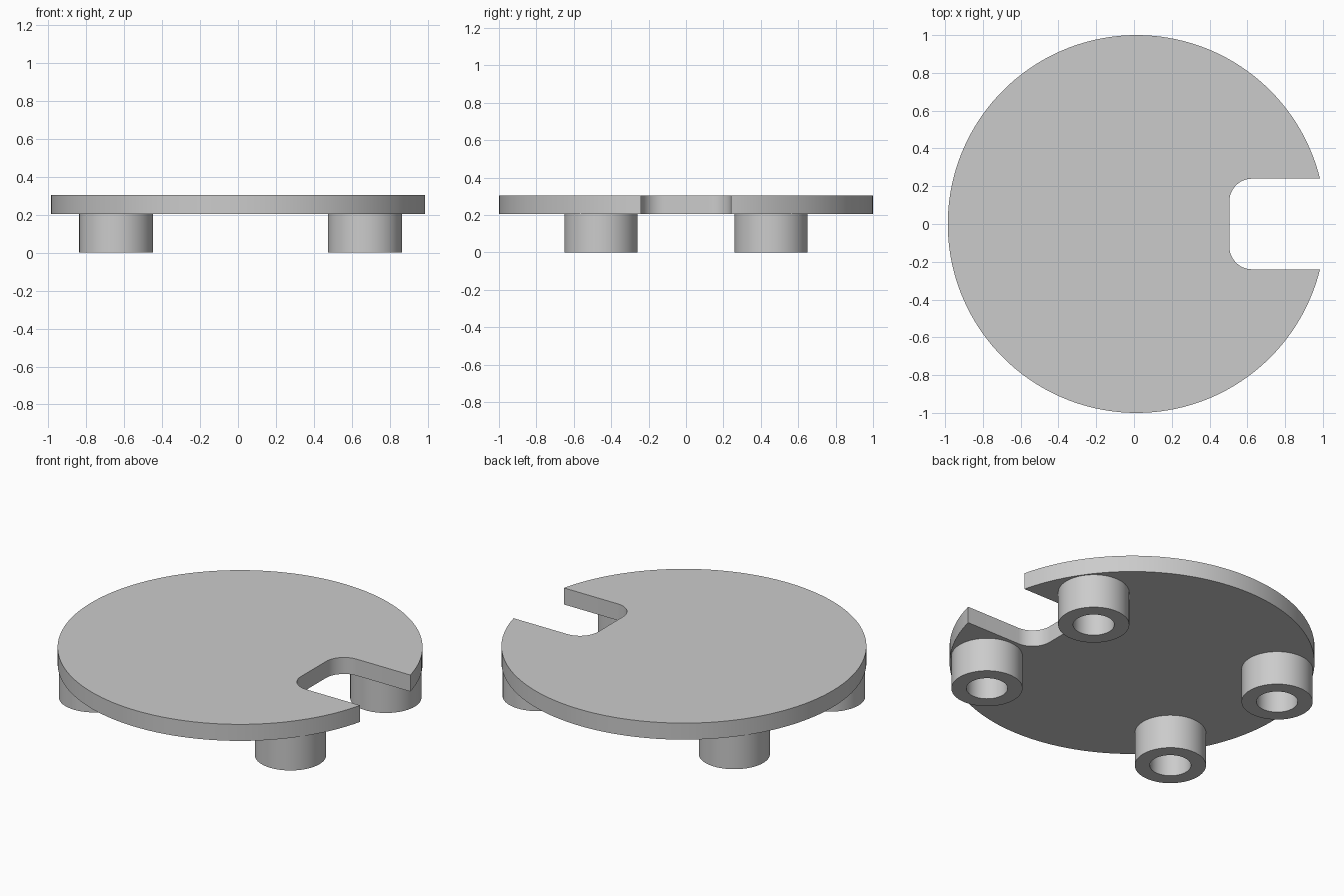
import bpy
import bmesh
from math import asin, cos, sin, pi, radians
from mathutils import Matrix, Vector

if "Cube" in bpy.data.objects:
    bpy.data.objects.remove(bpy.data.objects["Cube"], do_unlink=True)

grey = bpy.data.materials.new("plain grey")
grey.use_nodes = True
grey.diffuse_color = (0.6, 0.6, 0.6, 1)
grey.node_tree.nodes["Principled BSDF"].inputs["Base Color"].default_value = (0.6, 0.6, 0.6, 1)

CX = 0.014            # disc centre
PLATE_Z, TOP_Z = 0.205, 0.305


def finish(bm, name):
    bmesh.ops.recalc_face_normals(bm, faces=bm.faces)
    mesh = bpy.data.meshes.new(name)
    bm.to_mesh(mesh)
    bm.free()
    mesh.materials.append(grey)
    obj = bpy.data.objects.new(name, mesh)
    bpy.context.collection.objects.link(obj)
    bpy.ops.object.select_all(action="DESELECT")
    obj.select_set(True)
    bpy.context.view_layer.objects.active = obj
    bpy.ops.object.shade_smooth_by_angle(angle=radians(30))
    return obj


def arc(x, y, r, start, end, steps):
    angles = [start + (end - start) * i / steps for i in range(steps + 1)]
    return [(x + r * cos(a), y + r * sin(a)) for a in angles]


# Round plate with a rounded notch cut in from its left edge
half, inner_x, fillet = 0.24, 0.505, 0.12
mouth = asin(half)
outline = arc(CX, 0, 1, mouth, 2 * pi - mouth, 140)
outline += arc(inner_x + fillet, fillet - half, fillet, 1.5 * pi, pi, 12)
outline += arc(inner_x + fillet, half - fillet, fillet, pi, 0.5 * pi, 12)
bm = bmesh.new()
face = bm.faces.new([bm.verts.new((x, y, PLATE_Z)) for x, y in outline])
result = bmesh.ops.extrude_face_region(bm, geom=[face], use_keep_orig=True)
raised = [v for v in result["geom"] if isinstance(v, bmesh.types.BMVert)]
bmesh.ops.translate(bm, verts=raised, vec=(0, 0, TOP_Z - PLATE_Z))
finish(bm, "notched_plate")


# Hollow feet: an open profile turned around the foot's axis
def foot(name, x, y, outer=0.195, bore=0.113):
    bm = bmesh.new()
    profile = [(outer, PLATE_Z), (outer, 0), (bore, 0), (bore, PLATE_Z)]
    verts = [bm.verts.new((r, 0, z)) for r, z in profile]
    edges = [bm.edges.new(pair) for pair in zip(verts, verts[1:])]
    bmesh.ops.spin(bm, geom=verts + edges, cent=(0, 0, 0), axis=(0, 0, 1),
                   angle=2 * pi, steps=64, use_merge=True)
    bmesh.ops.remove_doubles(bm, verts=bm.verts, dist=0.0001)
    bm.transform(Matrix.Translation(Vector((x, y, 0))))
    finish(bm, name)


for side, sx in (("left", 1), ("right", -1)):
    for end, sy in (("front", -1), ("back", 1)):
        foot(f"{end}_{side}_foot", CX + sx * 0.656, sy * 0.455)
